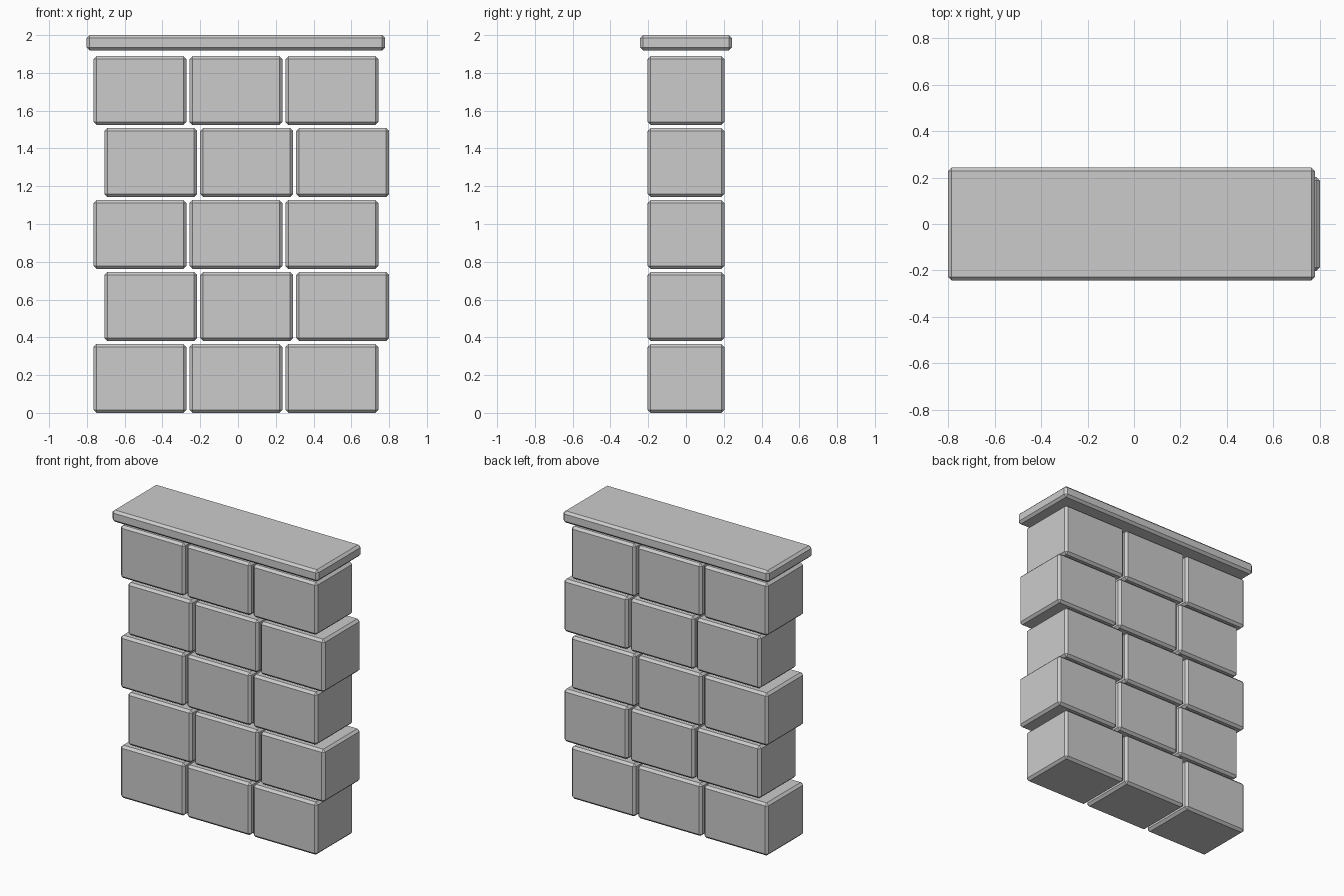
import bpy

if "Cube" in bpy.data.objects:
    bpy.data.objects.remove(bpy.data.objects["Cube"])

BEVEL = 0.016
CENTRE_X = -0.011          # the straight courses and the cap sit slightly left


def block(name, centre, size):
    """Chamfered box."""
    bpy.ops.mesh.primitive_cube_add(size=1, location=centre)
    ob = bpy.context.object
    ob.name = name
    ob.scale = size
    bpy.ops.object.transform_apply(location=False, rotation=False, scale=True)
    mod = ob.modifiers.new("chamfer", 'BEVEL')
    mod.width = BEVEL
    mod.segments = 1
    mod.limit_method = 'ANGLE'
    return ob


# Five staggered courses of three stone blocks
W, D, H = 0.492, 0.406, 0.365
PITCH_X, PITCH_Z, SHIFT = 0.508, 0.381, 0.057
for row in range(5):
    for col in range(3):
        x = CENTRE_X + (col - 1) * PITCH_X + (SHIFT if row % 2 else 0)
        block(f"stone_{row}_{col}", (x, 0, H / 2 + row * PITCH_Z), (W, D, H))

# Overhanging cap slab
block("cap_slab", (CENTRE_X, 0, 1.9595), (1.58, 0.487, 0.081))
